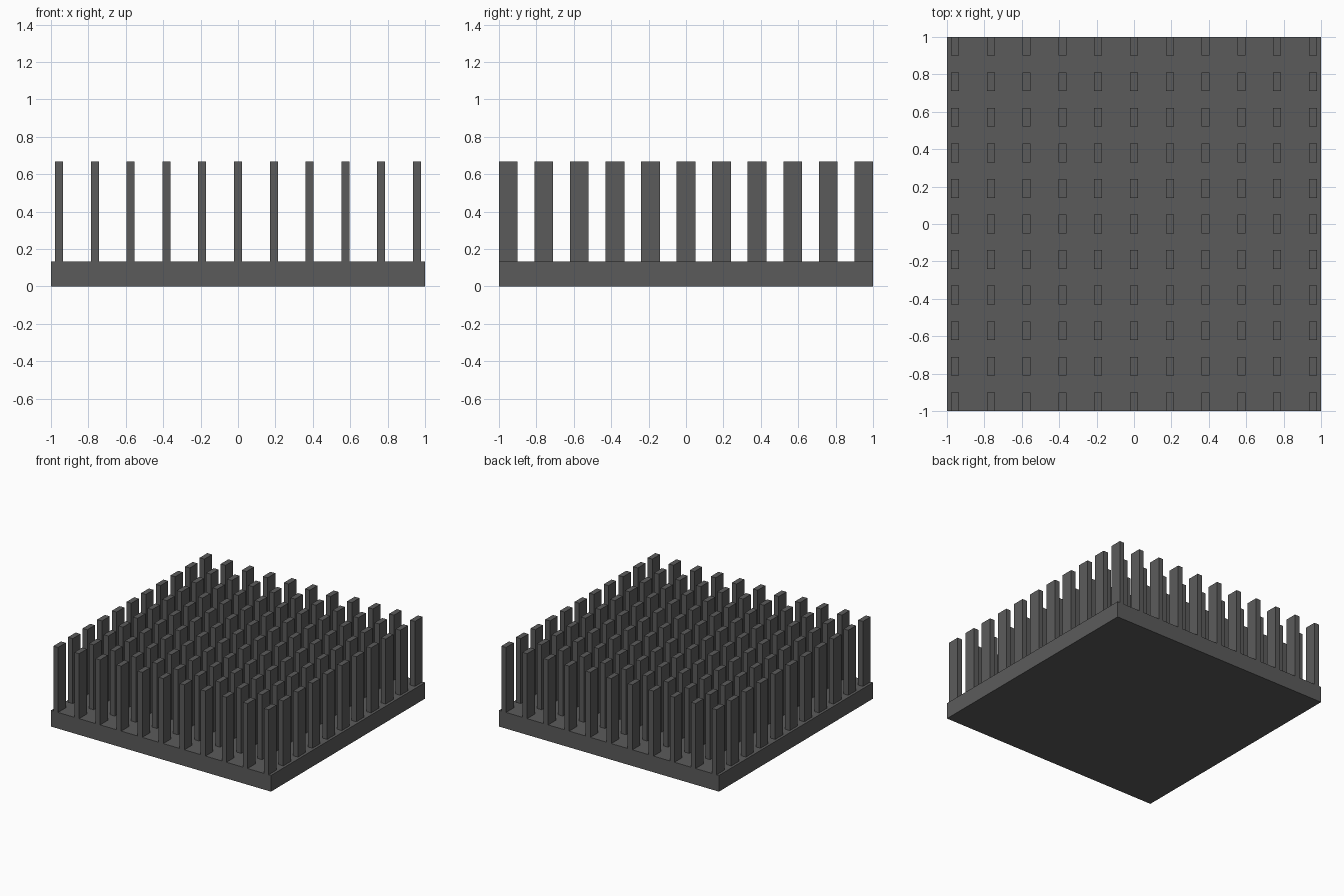
import bpy
import bmesh
from mathutils import Matrix, Vector

cube = bpy.data.objects.get("Cube")
if cube:
    bpy.data.objects.remove(cube, do_unlink=True)

BASE_TOP = 0.133
PIN_TOP = 0.667
PINS = 11
PIN_W, PIN_D = 0.043, 0.10
SPAN_X, SPAN_Y = 0.957, 0.95   # outermost pin centres

# Dark anodised metal
metal = bpy.data.materials.new("dark grey metal")
metal.use_nodes = True
colour = (0.105, 0.105, 0.105, 1.0)
metal.diffuse_color = colour
metal.node_tree.nodes["Principled BSDF"].inputs["Base Color"].default_value = colour


def add_box(bm, x, y, z0, z1, w, d):
    """Add a box centred on x, y between two heights."""
    mat = Matrix.Translation((x, y, (z0 + z1) / 2)) @ Matrix.Diagonal((w, d, z1 - z0, 1))
    return bmesh.ops.create_cube(bm, size=1, matrix=mat)["verts"]


def finish(name, bm):
    mesh = bpy.data.meshes.new(name)
    bm.to_mesh(mesh)
    bm.free()
    mesh.materials.append(metal)
    obj = bpy.data.objects.new(name, mesh)
    bpy.context.collection.objects.link(obj)
    return obj


# Square base plate
bm = bmesh.new()
add_box(bm, 0, 0, 0, BASE_TOP, 2, 2)
finish("base_plate", bm)

# Grid of upright pins, open underneath where they meet the plate
bm = bmesh.new()
for i in range(PINS):
    for j in range(PINS):
        x = SPAN_X * (2 * i / (PINS - 1) - 1)
        y = SPAN_Y * (2 * j / (PINS - 1) - 1)
        add_box(bm, x, y, BASE_TOP, PIN_TOP, PIN_W, PIN_D)
bottoms = [f for f in bm.faces if f.normal.dot(Vector((0, 0, -1))) > 0.9]
bmesh.ops.delete(bm, geom=bottoms, context="FACES_ONLY")
finish("cooling_pins", bm)
